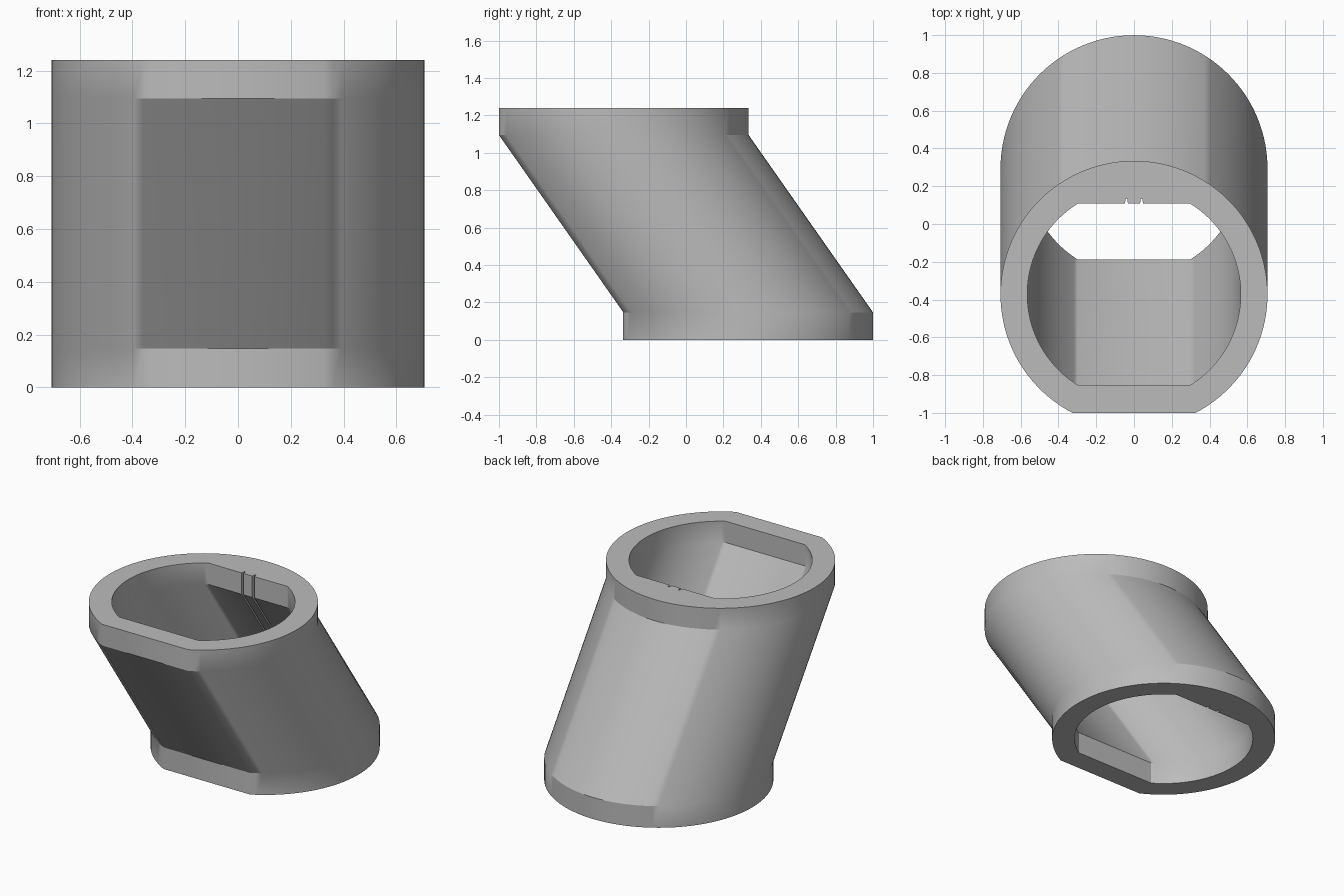
import bpy, bmesh, math

cube = bpy.data.objects.get("Cube")
if cube:
    bpy.data.objects.remove(cube, do_unlink=True)

SHIFT = 0.3325                     # sideways offset of each collar
CENTRE = -0.04                     # middle of the round section in y
LEVELS = [(0, SHIFT), (0.147, SHIFT), (1.095, -SHIFT), (1.24, -SHIFT)]


def section(radius, front, back=None, grooves=(), steps=48):
    """Round section with a flat front and an optional grooved flat back."""
    start = -math.asin(front / radius)
    end = math.asin(back / radius) if back else math.pi / 2
    right = []
    for i in range(steps + 1):
        a = start + (end - start) * i / steps
        right.append((radius * math.cos(a), radius * math.sin(a)))
    if not back:
        right.pop()
    for x in grooves:
        w, d = 0.008, 0.026
        right += [(x + w, back), (x + w / 2, back + d),
                  (x - w / 2, back + d), (x - w, back)]
    left = [(-x, y) for x, y in reversed(right)]
    middle = [] if back else [(0, radius)]
    return right + middle + left


def loft(bm, points):
    """Skin one section through all levels; return its end edge loops."""
    rings = [[bm.verts.new((x, y + CENTRE + dy, z)) for x, y in points]
             for z, dy in LEVELS]
    n = len(points)
    for low, high in zip(rings, rings[1:]):
        for i in range(n):
            j = (i + 1) % n
            bm.faces.new((low[i], low[j], high[j], high[i]))
    return [[bm.edges.get((r[i], r[(i + 1) % n])) for i in range(n)]
            for r in (rings[0], rings[-1])]


# Outer skin and bore, joined by flat end rims
bm = bmesh.new()
outer = loft(bm, section(0.707, 0.628))
inner = loft(bm, section(0.565, 0.48, back=0.48, grooves=(0.04,)))
for a, b in zip(outer, inner):
    bmesh.ops.triangle_fill(bm, use_beauty=True, edges=a + b)
bmesh.ops.recalc_face_normals(bm, faces=bm.faces)
mesh = bpy.data.meshes.new("offset_sleeve")
bm.to_mesh(mesh)
bm.free()

sleeve = bpy.data.objects.new("offset_sleeve", mesh)
bpy.context.collection.objects.link(sleeve)

# Plain grey material
grey = bpy.data.materials.new("light_grey")
grey.use_nodes = True
colour = (0.5, 0.5, 0.5, 1)
grey.diffuse_color = colour
grey.node_tree.nodes["Principled BSDF"].inputs["Base Color"].default_value = colour
mesh.materials.append(grey)

# Smooth curves with crisp edges
bpy.ops.object.select_all(action='DESELECT')
sleeve.select_set(True)
bpy.context.view_layer.objects.active = sleeve
bpy.ops.object.shade_smooth_by_angle(angle=math.radians(30))
